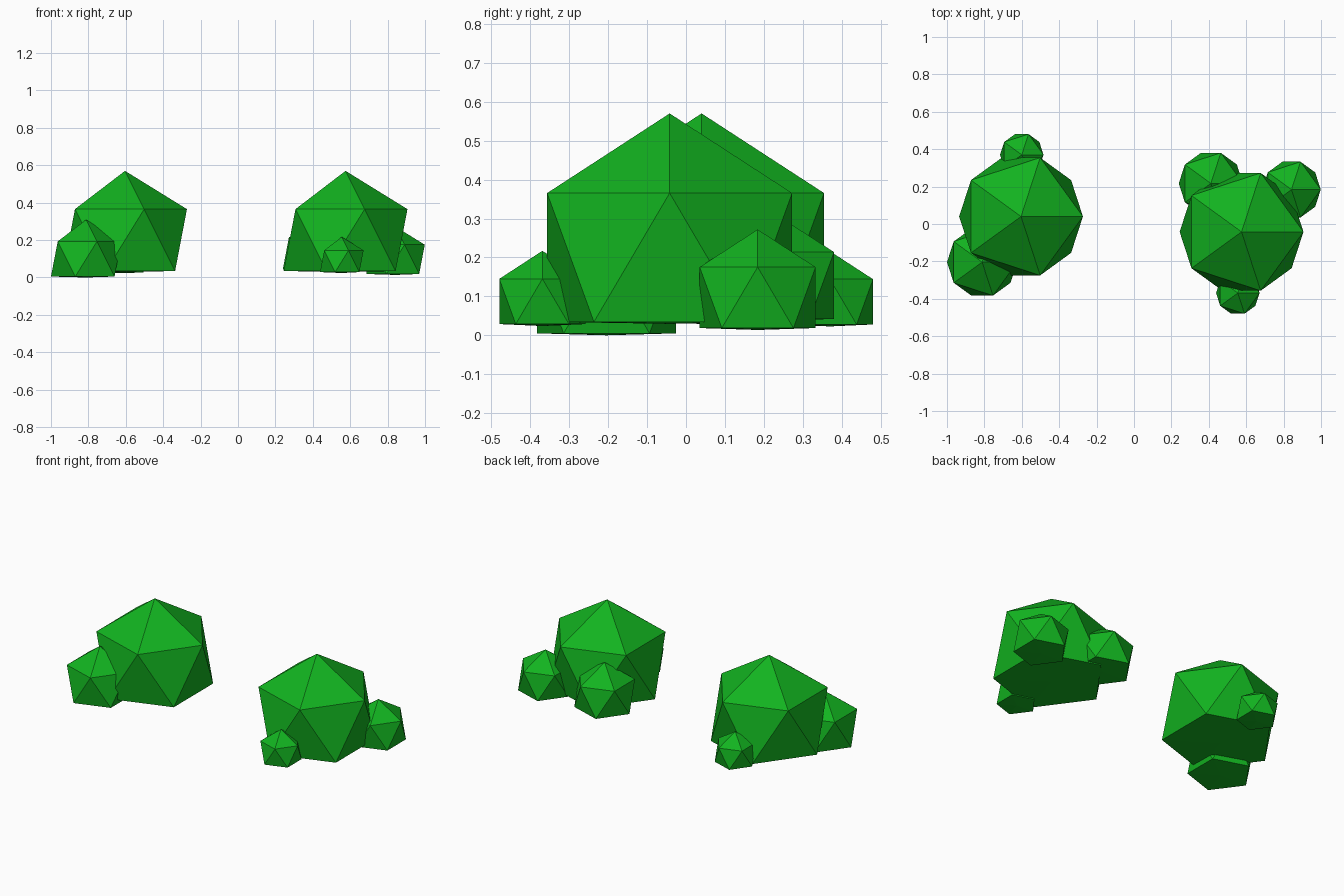
import bpy

if "Cube" in bpy.data.objects:
    bpy.data.objects.remove(bpy.data.objects["Cube"])

# Shared leaf colour
leaf = bpy.data.materials.new("leaf_green")
leaf.diffuse_color = (0.006, 0.45, 0.014, 1)
leaf.use_nodes = True
leaf.node_tree.nodes["Principled BSDF"].inputs["Base Color"].default_value = leaf.diffuse_color


def clump(name, x, y, z, r):
    """Low-poly leaf ball with its underside pressed almost flat."""
    bpy.ops.mesh.primitive_ico_sphere_add(subdivisions=1, radius=r, location=(x, y, z))
    ob = bpy.context.object
    ob.name = name
    for v in ob.data.vertices:
        if v.co.z < -0.9 * r:
            v.co.z = -0.4472 * r - 0.005
    ob.data.materials.append(leaf)


# Left bush: main ball and two small clumps
clump("left_bush_main", -0.604, 0.04, 0.2, 0.37)
clump("left_bush_front_clump", -0.812, -0.204, 0.099, 0.21)
clump("left_bush_back_clump", -0.6, 0.37, 0.086, 0.13)

# Right bush: main ball and three small clumps
clump("right_bush_main", 0.575, -0.042, 0.2, 0.37)
clump("right_bush_front_clump", 0.555, -0.369, 0.087, 0.13)
clump("right_bush_back_clump", 0.411, 0.217, 0.128, 0.192)
clump("right_bush_side_clump", 0.842, 0.184, 0.097, 0.175)
